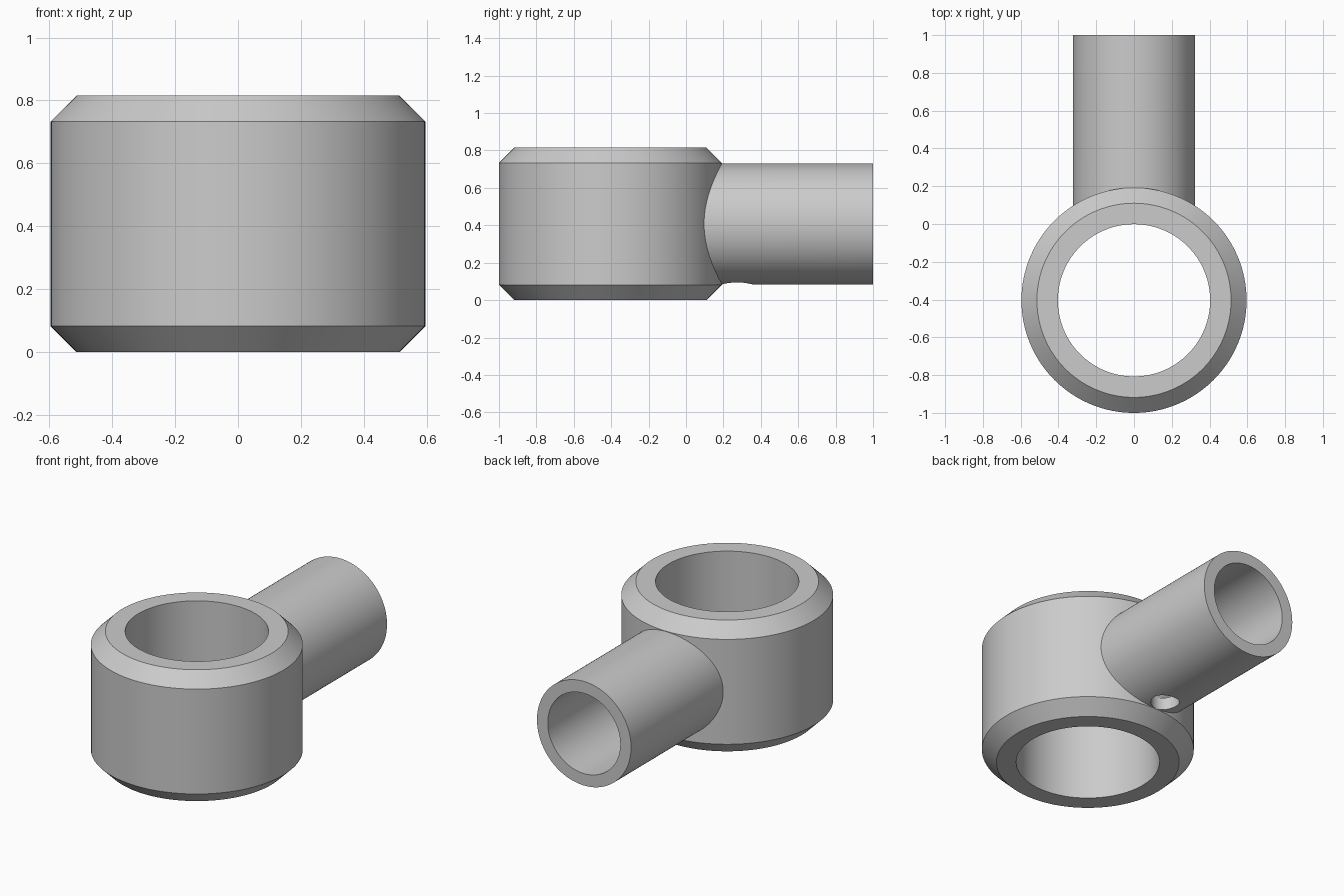
import bpy, bmesh, math
from mathutils import Matrix, Vector

if "Cube" in bpy.data.objects:
    bpy.data.objects.remove(bpy.data.objects["Cube"])

RING_Y, RING_R, BORE_R, HEIGHT, CHAMFER = -0.404, 0.596, 0.403, 0.815, 0.082
MID = HEIGHT / 2
SEGMENTS = 128

steel = bpy.data.materials.new("plain grey")
steel.use_nodes = True
grey = (0.6, 0.6, 0.6, 1)
steel.diffuse_color = grey
steel.node_tree.nodes["Principled BSDF"].inputs["Base Color"].default_value = grey


def add_object(name, bm):
    bmesh.ops.recalc_face_normals(bm, faces=bm.faces)
    mesh = bpy.data.meshes.new(name)
    bm.to_mesh(mesh)
    bm.free()
    mesh.materials.append(steel)
    obj = bpy.data.objects.new(name, mesh)
    bpy.context.collection.objects.link(obj)
    return obj


def cylinder(name, radius, start, end):
    """Capped cylinder between two points."""
    start, end = Vector(start), Vector(end)
    axis = end - start
    turn = axis.to_track_quat('Z', 'Y').to_matrix().to_4x4()
    bm = bmesh.new()
    bmesh.ops.create_cone(bm, cap_ends=True, segments=SEGMENTS, radius1=radius,
                          radius2=radius, depth=axis.length,
                          matrix=Matrix.Translation((start + end) / 2) @ turn)
    return add_object(name, bm)


def lathe(name, profile, y):
    """Closed (radius, z) profile spun about a vertical axis."""
    bm = bmesh.new()
    verts = [bm.verts.new((r, y, z)) for r, z in profile]
    edges = [bm.edges.new((v, verts[i - 1])) for i, v in enumerate(verts)]
    bmesh.ops.spin(bm, geom=verts + edges, cent=(0, y, 0), axis=(0, 0, 1),
                   angle=math.tau, steps=SEGMENTS, use_merge=True)
    bmesh.ops.remove_doubles(bm, verts=bm.verts, dist=1e-5)
    return add_object(name, bm)


def combine(target, tool, operation):
    """Apply a boolean and discard the tool."""
    mod = target.modifiers.new("Boolean", 'BOOLEAN')
    mod.operation, mod.object, mod.solver = operation, tool, 'EXACT'
    bpy.context.view_layer.objects.active = target
    bpy.ops.object.modifier_apply(modifier=mod.name)
    bpy.data.objects.remove(tool)


# Chamfered ring with its straight bore
inset = RING_R - CHAMFER
body = lathe("ring_with_side_tube", [
    (BORE_R, 0), (inset, 0), (RING_R, CHAMFER),
    (RING_R, HEIGHT - CHAMFER), (inset, HEIGHT), (BORE_R, HEIGHT)], RING_Y)

# Side tube, rooted inside the ring wall
combine(body, cylinder("tube", 0.323, (0, 0.05, MID), (0, 1, MID)), 'UNION')

# Blind tube bore, stopping at the ring's outer wall
tube_bore = cylinder("tube_bore", 0.249, (0, 0.05, MID), (0, 1.1, MID))
combine(tube_bore, cylinder("ring_wall", RING_R, (0, RING_Y, -1), (0, RING_Y, 2)), 'DIFFERENCE')
combine(body, tube_bore, 'DIFFERENCE')

# Small drain hole through the underside of the tube
combine(body, cylinder("drain_hole", 0.08, (0, 0.273, -0.1), (0, 0.273, MID)), 'DIFFERENCE')

# Smooth round walls, crisp rims
bpy.ops.object.select_all(action='DESELECT')
body.select_set(True)
bpy.context.view_layer.objects.active = body
bpy.ops.object.shade_smooth_by_angle(angle=math.radians(30))
